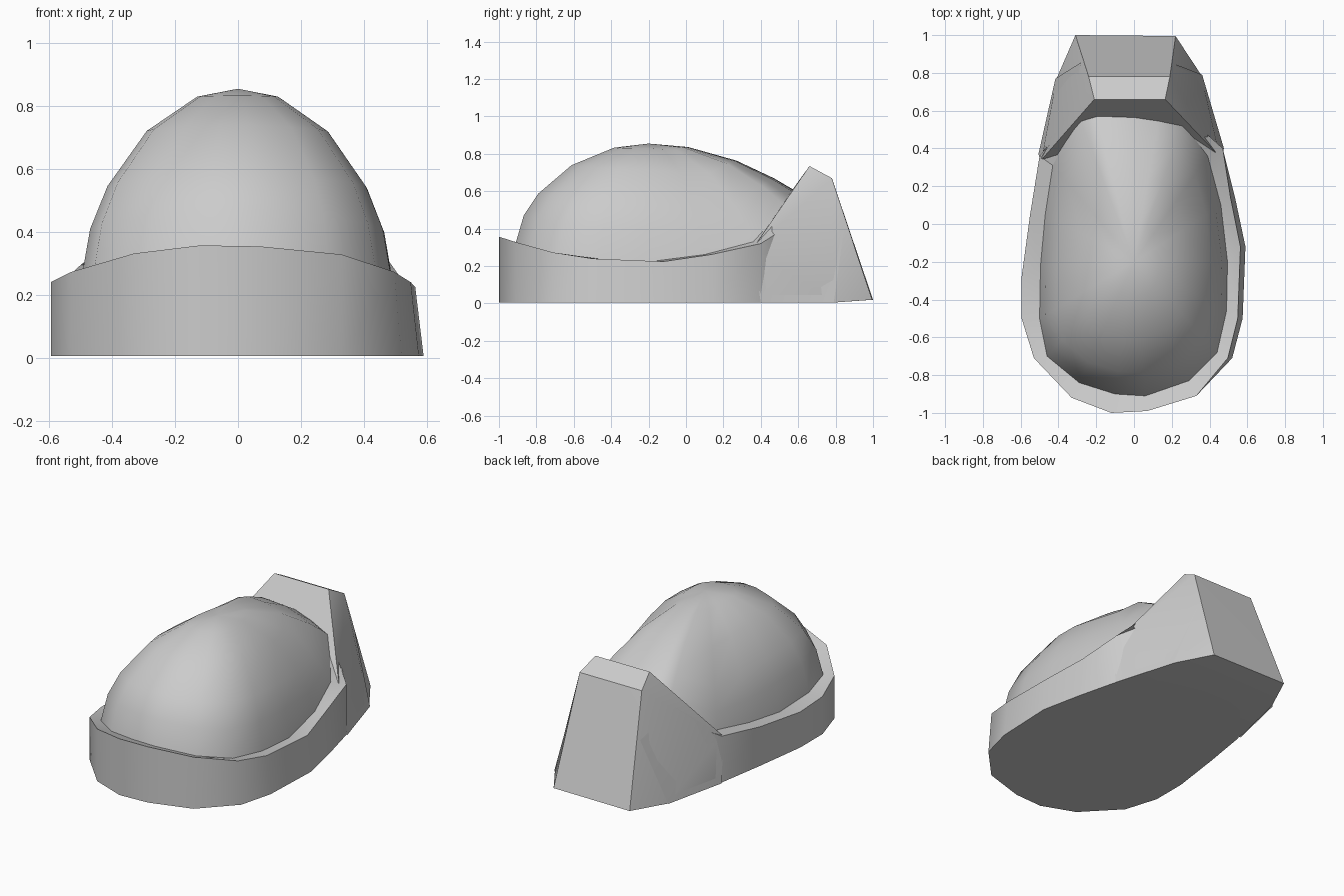
import bpy, bmesh

if "Cube" in bpy.data.objects:
    bpy.data.objects.remove(bpy.data.objects["Cube"])

# Outline stations, counter-clockwise from the front: outer x, y, inner x, y
STATIONS = [
    (-0.12, -1.00, -0.10, -0.90), (0.07, -0.99, 0.06, -0.91),
    (0.33, -0.91, 0.29, -0.83), (0.52, -0.71, 0.44, -0.68),
    (0.575, -0.50, 0.49, -0.46), (0.59, -0.12, 0.495, -0.20),
    (0.535, 0.14, 0.46, 0.10), (0.47, 0.40, 0.39, 0.36),
    (0.27, 0.58, 0.26, 0.53), (0.13, 0.62, 0.13, 0.57),
    (0.00, 0.65, 0.00, 0.60), (-0.20, 0.65, -0.20, 0.61),
    (-0.30, 0.61, -0.29, 0.57), (-0.50, 0.36, -0.43, 0.31),
    (-0.55, 0.05, -0.47, 0.05), (-0.595, -0.28, -0.495, -0.22),
    (-0.595, -0.50, -0.50, -0.50), (-0.53, -0.71, -0.46, -0.70),
    (-0.33, -0.92, -0.29, -0.84),
]
RIM_Z = [(-1, .357), (-.9, .325), (-.7, .27), (-.5, .24), (-.15, .22),
         (.36, .295), (.65, .48)]
SEAM_Z = [(-.91, .325), (-.83, .295), (-.7, .265), (-.5, .24), (-.15, .22),
          (.33, .30), (.45, .42), (.53, .52), (.61, .585)]


def interp(table, y):
    if y <= table[0][0]:
        return table[0][1]
    for (a, za), (b, zb) in zip(table, table[1:]):
        if y <= b:
            return za + (zb - za) * (y - a) / (b - a)
    return table[-1][1]


def finish(name, bm, angle):
    bmesh.ops.recalc_face_normals(bm, faces=bm.faces)
    me = bpy.data.meshes.new(name)
    bm.to_mesh(me)
    bm.free()
    ob = bpy.data.objects.new(name, me)
    bpy.context.collection.objects.link(ob)
    bpy.ops.object.select_all(action='DESELECT')
    ob.select_set(True)
    bpy.context.view_layer.objects.active = ob
    bpy.ops.object.shade_smooth_by_angle(angle=angle)
    return ob


def loft(bm, rings):
    rows = [[bm.verts.new(p) for p in r] for r in rings]
    for a, b in zip(rows, rows[1:]):
        for i in range(len(a)):
            j = (i + 1) % len(a)
            bm.faces.new((a[i], a[j], b[j], b[i]))
    return rows


# Base wall with its rim, closed underneath
inner = [(x, y, interp(SEAM_Z, y)) for _, _, x, y in STATIONS]
bottom = [(x, y, 0.005) for x, y, _, _ in STATIONS]
top = [(x * (0.955 if x > 0.5 else 1), y, interp(RIM_Z, y)) for x, y, _, _ in STATIONS]
bm = bmesh.new()
rows = loft(bm, [bottom, top, inner])
bm.faces.new(rows[0])
finish("base_rim", bm, 0.8)

# Domed shell rising from the rim, with a longer, straighter slope at the back
CX, CY, APEX = 0.0, -0.2, 0.855
rings = [inner]
for s in (0.94, 0.83, 0.58, 0.26):
    ring = []
    for x, y, z in inner:
        e = 0.6 + 0.4 * max(0, y - CY) / 0.8
        f = (1 - s * s) ** e
        ring.append((CX + s * (x - CX), CY + s * (y - CY), z + (APEX - z) * f))
    rings.append(ring)
bm = bmesh.new()
rows = loft(bm, rings)
tip = bm.verts.new((CX, CY, APEX))
for i, v in enumerate(rows[-1]):
    bm.faces.new((v, rows[-1][(i + 1) % len(rows[-1])], tip))
finish("dome", bm, 0.9)

# Side panels, also used as the flanks of the rear block
right = [(.47, .40, .005), (.355, .79, .005), (.215, .845, .40), (.275, .59, .52), (.455, .355, .29)]
left = [(-.50, .37, .005), (-.41, .77, .005), (-.275, .855, .40), (-.335, .59, .52), (-.49, .34, .29)]

# Rear block: tapered, leaning forward
back = [(-.31, 1, .02), (.22, .995, .02), (-.24, .78, .67), (.19, .78, .67),
        (-.21, .66, .735), (.165, .66, .735)]
bm = bmesh.new()
for p in right + left + back:
    bm.verts.new(p)
bmesh.ops.convex_hull(bm, input=bm.verts)
finish("rear_block", bm, 0.6)

# Flat cover plates on the two flanks
for name, pts, d in (("right_panel", right, 0.006), ("left_panel", left, -0.006)):
    bm = bmesh.new()
    outer = [bm.verts.new((x + d, y, z)) for x, y, z in pts]
    hub = bm.verts.new([sum(p[k] for p in pts) / 5 + (d if k == 0 else 0) for k in range(3)])
    for i in range(5):
        bm.faces.new((outer[i], outer[(i + 1) % 5], hub))
    ob = finish(name, bm, 0.5)
    # Face the plate outwards
    if ob.data.polygons[0].normal.x * d < 0:
        ob.data.flip_normals()
